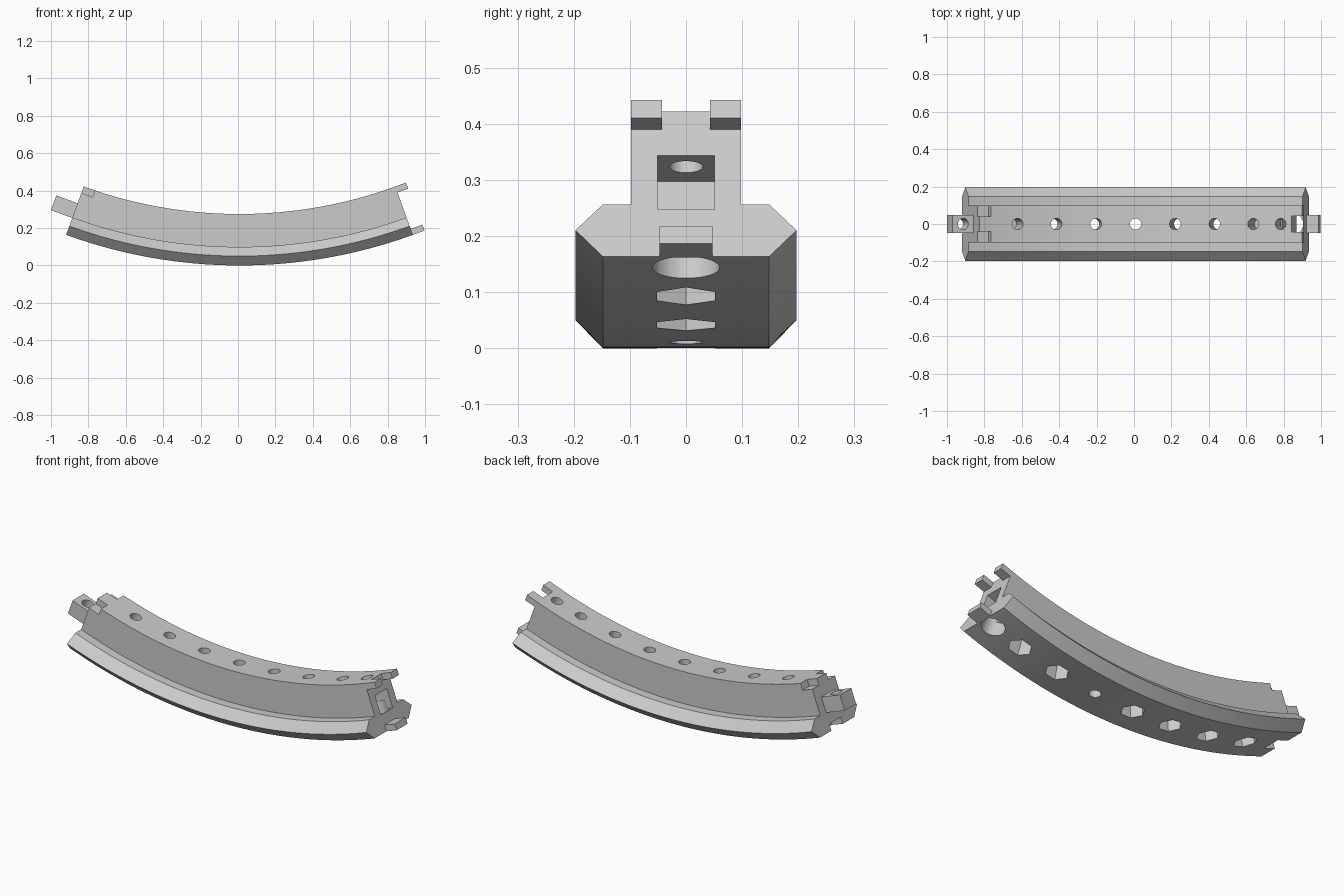
import bpy, bmesh
from math import radians
from mathutils import Matrix

cube = bpy.data.objects.get("Cube")
if cube:
    bpy.data.objects.remove(cube, do_unlink=True)

R_OUT, R_IN = 2.71, 2.435      # radii of the underside and the top
HALF = 20                      # half of the swept angle in degrees
STEPS = 80
EPS = 0.005

grey = bpy.data.materials.new("light grey")
grey.use_nodes = True
grey.diffuse_color = (0.6, 0.6, 0.6, 1)
grey.node_tree.nodes["Principled BSDF"].inputs["Base Color"].default_value = (0.6, 0.6, 0.6, 1)


def frame(angle):
    """Local x runs along the arc, local z is minus the radius."""
    return Matrix.Translation((0.008, 0, R_OUT)) @ Matrix.Rotation(-radians(angle), 4, 'Y')


def make(name, bm):
    bmesh.ops.recalc_face_normals(bm, faces=bm.faces)
    mesh = bpy.data.meshes.new(name)
    bm.to_mesh(mesh)
    bm.free()
    mesh.materials.append(grey)
    ob = bpy.data.objects.new(name, mesh)
    bpy.context.collection.objects.link(ob)
    return ob


def block(name, angle, t, y, r):
    """Box between pairs of tangent, width and radius values."""
    bm = bmesh.new()
    bmesh.ops.create_cube(bm, size=1)
    for v in bm.verts:
        v.co = (t[v.co.x > 0], y[v.co.y > 0], -r[v.co.z < 0])
    bm.transform(frame(angle))
    return make(name, bm)


def bore(name, angle, t, radius, r, sides=32):
    """Radial prism, with a corner pointing along y."""
    bm = bmesh.new()
    bmesh.ops.create_cone(bm, cap_ends=True, segments=sides, radius1=radius,
                          radius2=radius, depth=r[1] - r[0])
    bm.transform(frame(angle) @ Matrix.Translation((t, 0, -(r[0] + r[1]) / 2))
                 @ Matrix.Rotation(radians(90 if sides == 6 else 0), 4, 'Z'))
    return make(name, bm)


def cut(target, cutter):
    cutter.hide_render = True
    mod = target.modifiers.new("cut", 'BOOLEAN')
    mod.operation = 'DIFFERENCE'
    mod.solver = 'EXACT'
    mod.object = cutter
    bpy.context.view_layer.objects.active = target
    bpy.ops.object.modifier_apply(modifier=mod.name)
    bpy.data.objects.remove(cutter, do_unlink=True)


# Curved rail: cross-section swept along the arc
half = [(0.148, R_OUT), (0.197, 2.66), (0.148, 2.611), (0.098, 2.611), (0.098, R_IN)]
section = half + [(-y, r) for y, r in reversed(half)]
bm = bmesh.new()
rings = []
for i in range(STEPS + 1):
    m = frame(-HALF + 2 * HALF * i / STEPS)
    rings.append([bm.verts.new((m @ Matrix.Translation((0, y, -r))).translation)
                  for y, r in section])
n = len(section)
for a, b in zip(rings, rings[1:]):
    for k in range(n):
        bm.faces.new((a[k], a[(k + 1) % n], b[(k + 1) % n], b[k]))
bm.faces.new(rings[0])
bm.faces.new(rings[-1])
rail = make("curved_rail", bm)

# Row of bolt holes with hexagonal pockets underneath
for angle in range(-15, 16, 5):
    cut(rail, bore("hole_cutter", angle, 0, 0.03, (2.4, 2.75)))
    cut(rail, bore("hex_cutter", angle, 0, 0.06, (2.57, 2.75), 6))

# Right end: socket, bolt hole above it and wide hole below it
cut(rail, block("socket_cutter", HALF, (-0.137, 0.05), (-0.051, 0.051), (2.518, 2.621)))
cut(rail, bore("bolt_cutter", HALF, -0.06, 0.03, (2.4, 2.56)))
cut(rail, bore("wide_cutter", HALF, -0.06, 0.06, (2.58, 2.75)))

# Left end: two top notches and one bottom notch
for y in ((0.04, 0.15), (-0.15, -0.04)):
    cut(rail, block("notch_cutter", -HALF, (-0.05, 0.064), y, (2.4, 2.471)))
cut(rail, block("notch_cutter", -HALF, (-0.05, 0.07), (-0.05, 0.05), (2.674, 2.75)))

# Right end: two top prongs and the bottom tab
parts = [rail]
for side, y in (("left", (0.043, 0.098)), ("right", (-0.098, -0.043))):
    parts.append(block("prong_" + side, HALF, (-EPS, 0.061), y, (R_IN, 2.469)))
parts.append(block("bottom_tab", HALF, (-EPS, 0.067), (-0.047, 0.047), (2.676, R_OUT)))

# Left end: drilled tongue that fits a socket
tongue = block("tongue", -HALF, (-0.121, EPS), (-0.049, 0.049), (2.53, 2.614))
cut(tongue, bore("tongue_cutter", -HALF, -0.06, 0.03, (2.5, 2.65)))
parts.append(tongue)

bpy.ops.object.select_all(action='DESELECT')
for ob in parts:
    ob.select_set(True)
bpy.context.view_layer.objects.active = rail
bpy.ops.object.shade_smooth_by_angle(angle=radians(25))
